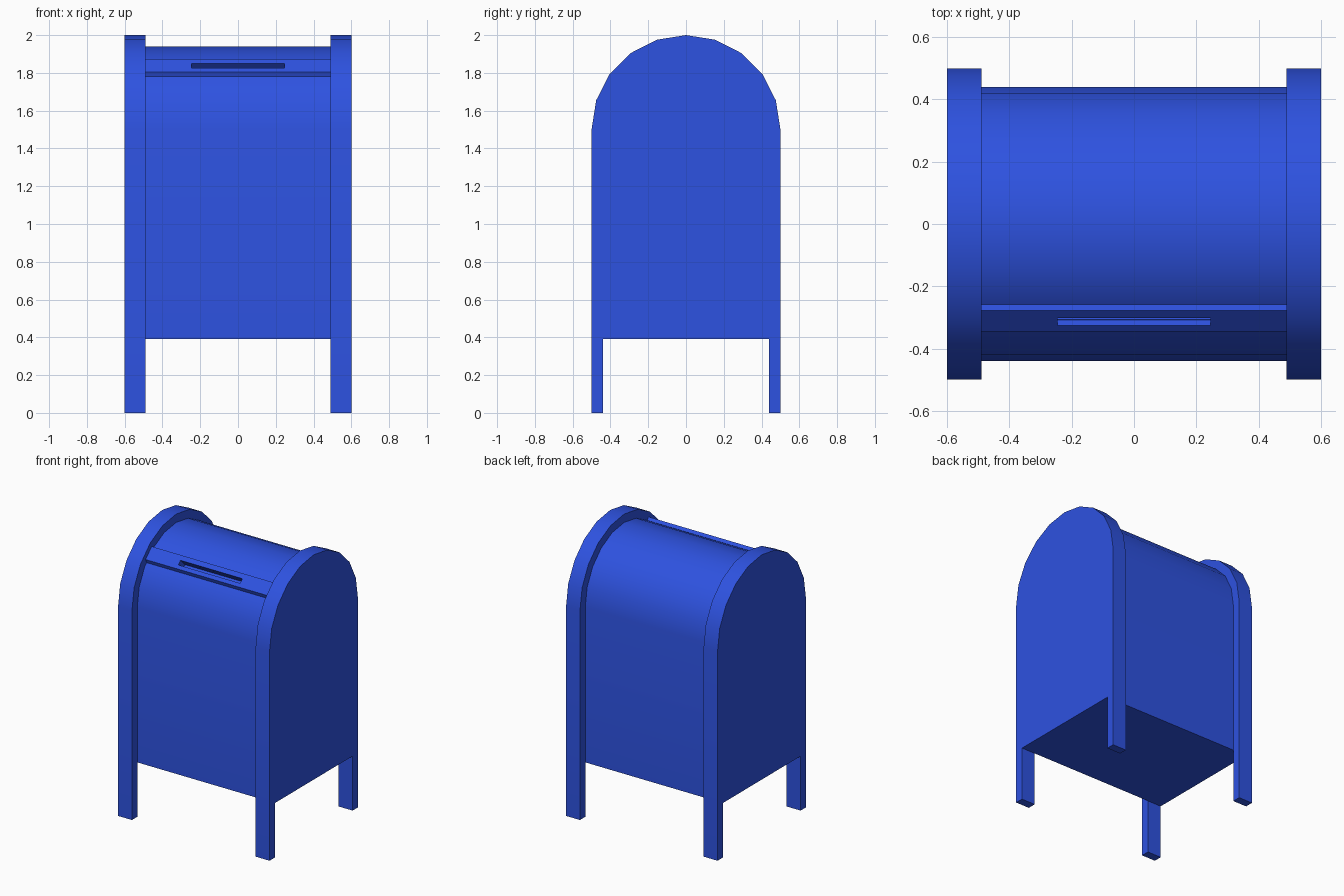
import bpy, bmesh
from math import pi, sin, cos

if "Cube" in bpy.data.objects:
    bpy.data.objects.remove(bpy.data.objects["Cube"])

blue = bpy.data.materials.new("blue_paint")
blue.diffuse_color = (0.027, 0.085, 0.75, 1)
blue.use_nodes = True
blue.node_tree.nodes["Principled BSDF"].inputs["Base Color"].default_value = blue.diffuse_color


def extrude_profile(name, points, x0, x1):
    """Extrude a closed (y, z) outline along x from x0 to x1."""
    bm = bmesh.new()
    face = bm.faces.new([bm.verts.new((x0, y, z)) for y, z in points])
    ext = bmesh.ops.extrude_face_region(bm, geom=[face])
    verts = [g for g in ext["geom"] if isinstance(g, bmesh.types.BMVert)]
    bmesh.ops.translate(bm, vec=(x1 - x0, 0, 0), verts=verts)
    bmesh.ops.recalc_face_normals(bm, faces=bm.faces)
    mesh = bpy.data.meshes.new(name)
    bm.to_mesh(mesh)
    bm.free()
    mesh.materials.append(blue)
    obj = bpy.data.objects.new(name, mesh)
    bpy.context.collection.objects.link(obj)
    return obj


def activate(obj):
    bpy.ops.object.select_all(action='DESELECT')
    obj.select_set(True)
    bpy.context.view_layer.objects.active = obj


def arch(radius, segments=10, spring=1.5):
    """Half circle from +y over the top to -y."""
    return [(radius * cos(pi * i / segments), spring + radius * sin(pi * i / segments))
            for i in range(segments + 1)]


W, INNER, FLOOR = 0.6, 0.49, 0.39
R_OUT, R_IN = 0.5, 0.44

# Arched side panels, each with its two legs
legs = [(-R_OUT, 0), (-R_IN, 0), (-R_IN, FLOOR), (R_IN, FLOOR), (R_IN, 0), (R_OUT, 0)]
sides = [extrude_profile(name, legs + arch(R_OUT), s * INNER, s * W)
         for name, s in (("left_side_panel", -1), ("right_side_panel", 1))]

# Inset barrel-topped body
body = extrude_profile("body", [(-R_IN, FLOOR), (R_IN, FLOOR)] + arch(R_IN), -INNER, INNER)

# Raised flap on the sloping front facet
flap = extrude_profile("mail_flap", [(-0.259, 1.856), (-0.277, 1.874),
                                     (-0.345, 1.806), (-0.335, 1.78)], -INNER, INNER)

# Letter slot, cut square to the slope through flap and body
d, out = 0.05, 0.02
top, low = (-0.301, 1.849), (-0.325, 1.825)
cutter = extrude_profile("slot_cutter", [
    (top[0] - out, top[1] + out), (low[0] - out, low[1] + out),
    (low[0] + d, low[1] - d), (top[0] + d, top[1] - d)], -0.245, 0.245)
for obj in (body, flap):
    mod = obj.modifiers.new("slot", 'BOOLEAN')
    mod.operation = 'DIFFERENCE'
    mod.solver = 'EXACT'
    mod.object = cutter
    activate(obj)
    bpy.ops.object.modifier_apply(modifier=mod.name)
bpy.data.objects.remove(cutter, do_unlink=True)

# Smooth arches, crisp edges
for obj in sides + [body, flap]:
    activate(obj)
    bpy.ops.object.shade_smooth_by_angle(angle=pi / 6)
